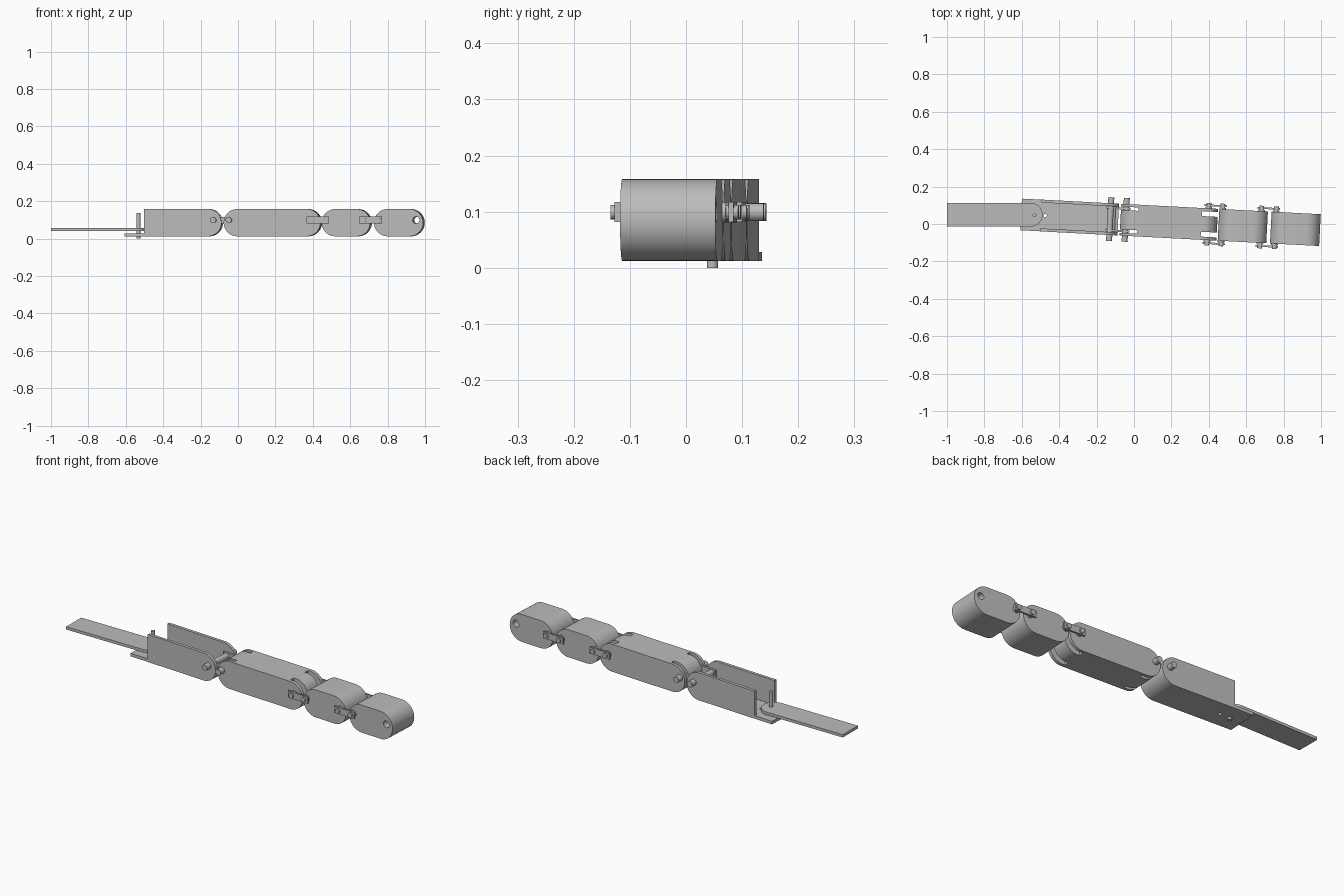
import bpy, bmesh, math
from mathutils import Matrix, Vector

cube = bpy.data.objects.get("Cube")
if cube:
    bpy.data.objects.remove(cube, do_unlink=True)

metal = bpy.data.materials.new("satin_grey")
metal.use_nodes = True
metal.diffuse_color = (0.5, 0.5, 0.5, 1)
metal.node_tree.nodes["Principled BSDF"].inputs["Base Color"].default_value = (0.5, 0.5, 0.5, 1)

# The chain of segments is yawed slightly about a point on its axis
PIVOT = Vector((0.37, 0, 0))
YAW = Matrix.Translation(PIVOT) @ Matrix.Rotation(math.radians(-3), 4, "Z") @ Matrix.Translation(-PIVOT)
LOW, HIGH = 0.012, 0.158
R = (HIGH - LOW) / 2
MID = LOW + R
PIN_Z = 0.099
HALF = 0.085


def arc(cx, cy, r, start, end, steps=20):
    return [(cx + r * math.cos(math.radians(start + (end - start) * i / steps)),
             cy + r * math.sin(math.radians(start + (end - start) * i / steps)))
            for i in range(steps + 1)]


def prism(name, outline, a, b, axis="Y", yaw=True):
    """Extrude an (x, z) outline along y, or an (x, y) outline along z, from a to b."""
    bm = bmesh.new()
    point = (lambda p: (p[0], a, p[1])) if axis == "Y" else (lambda p: (p[0], p[1], a))
    face = bm.faces.new([bm.verts.new(point(p)) for p in outline])
    moved = bmesh.ops.extrude_face_region(bm, geom=[face])["geom"]
    step = (0, b - a, 0) if axis == "Y" else (0, 0, b - a)
    bmesh.ops.translate(bm, vec=step, verts=[v for v in moved if isinstance(v, bmesh.types.BMVert)])
    bmesh.ops.recalc_face_normals(bm, faces=bm.faces)
    if yaw:
        bm.transform(YAW)
    mesh = bpy.data.meshes.new(name)
    bm.to_mesh(mesh)
    bm.free()
    mesh.materials.append(metal)
    obj = bpy.data.objects.new(name, mesh)
    bpy.context.collection.objects.link(obj)
    return obj


def box(x0, x1, z0, z1):
    return [(x0, z0), (x1, z0), (x1, z1), (x0, z1)]


def circle(x, z, r):
    return arc(x, z, r, 0, 360, 24)[:-1]


def stadium(x0, x1):
    return arc(x1 - R, MID, R, -90, 90) + arc(x0 + R, MID, R, 90, 270)


def cut(obj, cutter):
    cutter.hide_render = True
    mod = obj.modifiers.new("cut", "BOOLEAN")
    mod.operation = "DIFFERENCE"
    mod.solver = "EXACT"
    mod.object = cutter
    bpy.context.view_layer.objects.active = obj
    bpy.ops.object.modifier_apply(modifier=mod.name)
    bpy.data.objects.remove(cutter, do_unlink=True)


# Base channel: two side walls and a floor that curls up at the joint
BASE_END = -0.085
cx = BASE_END - R
wall = [(-0.5, LOW)] + arc(cx, MID, R, -90, 90) + [(-0.5, HIGH)]
for side, s in (("left", 1), ("right", -1)):
    prism("base_wall_" + side, wall, s * (HALF - 0.016), s * HALF)
floor = [(-0.605, LOW)] + arc(cx, MID, R, -90, 0) + arc(cx, MID, R - 0.016, 0, -90) + [(-0.605, LOW + 0.016)]
base_floor = prism("base_floor", floor, -HALF + 0.0005, HALF - 0.0005)
cut(base_floor, prism("floor_hole", circle(-0.475, 0.045, 0.009), 0, 0.05, "Z", False))

# Flat handle strip and the upright pivot pin
strip = [(-1, -0.013)] + arc(-0.552, 0.05, 0.063, -90, 90) + [(-1, 0.113)]
prism("handle_strip", strip, 0.041, 0.056, "Z", False)
prism("pivot_pin", circle(-0.532, 0.047, 0.01), 0, 0.137, "Z", False)

# Long middle segment with slots for the links at both ends
middle = prism("middle_segment", stadium(-0.073, 0.445), -HALF, HALF)
for x0, x1, y0, y1 in ((-0.1, 0.02, 0.052, 0.07), (0.36, 0.5, 0.042, 0.068)):
    for s in (1, -1):
        cut(middle, prism("slot", box(x0, x1, -0.1, 0.3), s * y0, s * y1))

# Short segment and end segment
prism("short_segment", stadium(0.452, 0.712), -HALF, HALF)
tip = prism("end_segment", stadium(0.732, 0.995), -HALF, HALF)
cut(tip, prism("tip_hole", circle(0.957, PIN_Z, 0.018), -0.2, 0.2))

# First joint: through pins with links on the inside
for name, x in (("base", -0.128), ("middle", -0.045)):
    prism(name + "_joint_pin", circle(x, PIN_Z, 0.016), -0.117, 0.117)
for s in (1, -1):
    prism("inner_link", box(-0.15, -0.022, 0.082, 0.116), s * 0.055, s * 0.066)

# Other joints: link plates outside the walls, held by short pins
for name, x0, x1, pins in (("middle", 0.372, 0.492, (0.395, 0.47)),
                           ("end", 0.654, 0.775, (0.678, 0.756))):
    for s in (1, -1):
        prism(name + "_link", box(x0, x1, 0.082, 0.117), s * 0.097, s * 0.106)
        for x in pins:
            prism(name + "_link_pin", circle(x, PIN_Z, 0.013), s * 0.07, s * 0.114)
            prism(name + "_link_spacer", circle(x, PIN_Z, 0.018), s * 0.084, s * 0.092)

# Smooth the curved faces, keep edges crisp
bpy.ops.object.select_all(action="DESELECT")
for obj in bpy.context.scene.objects:
    if obj.type == "MESH" and metal.name in obj.data.materials:
        obj.select_set(True)
        bpy.context.view_layer.objects.active = obj
bpy.ops.object.shade_smooth_by_angle(angle=math.radians(30))
